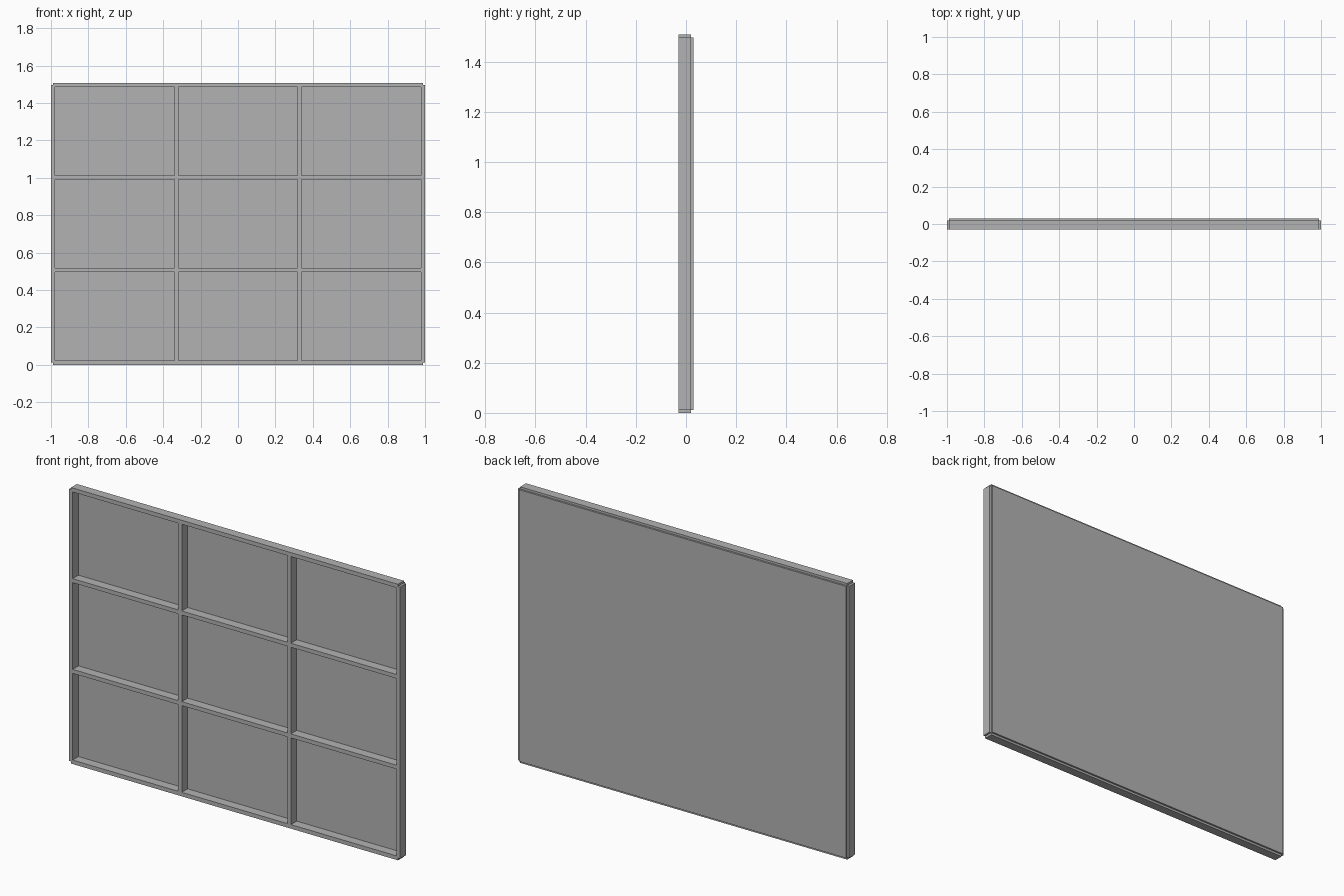
import bpy, bmesh

if "Cube" in bpy.data.objects:
    bpy.data.objects.remove(bpy.data.objects["Cube"])

HEIGHT = 1.508
BAR = 0.022          # width of every bar
LIP = 0.012          # notch at the outer corners
Y_FRONT, Y_STEP, Y_BACK = -0.03, 0.02, 0.03

grey = bpy.data.materials.new("plain grey")
grey.diffuse_color = (0.45, 0.45, 0.45, 1)
grey.use_nodes = True
grey.node_tree.nodes["Principled BSDF"].inputs["Base Color"].default_value = grey.diffuse_color


def breaks(low, high):
    """Edges along one axis: lip, then alternating bars and three openings."""
    pitch = (high - low - BAR) / 3
    cuts = [low, low + LIP]
    for i in range(4):
        start = low + i * pitch
        if i > 0:
            cuts.append(start)
        if i < 3:
            cuts.append(start + BAR)
    return cuts + [high - LIP, high]


def make_object(name, bm):
    bmesh.ops.recalc_face_normals(bm, faces=bm.faces)
    mesh = bpy.data.meshes.new(name)
    bm.to_mesh(mesh)
    bm.free()
    mesh.materials.append(grey)
    obj = bpy.data.objects.new(name, mesh)
    bpy.context.collection.objects.link(obj)


def extrude_back(bm, depth):
    result = bmesh.ops.extrude_face_region(bm, geom=list(bm.faces), use_keep_orig=True)
    verts = [g for g in result["geom"] if isinstance(g, bmesh.types.BMVert)]
    bmesh.ops.translate(bm, verts=verts, vec=(0, depth, 0))


# Lattice frame: grid cells without the openings and the notched corners
xs, zs = breaks(-1, 1), breaks(0, HEIGHT)
openings, ends = (2, 4, 6), (0, 8)
bm = bmesh.new()
grid = [[bm.verts.new((x, Y_FRONT, z)) for z in zs] for x in xs]
for i in range(len(xs) - 1):
    for j in range(len(zs) - 1):
        if (i in openings and j in openings) or (i in ends and j in ends):
            continue
        bm.faces.new((grid[i][j], grid[i + 1][j], grid[i + 1][j + 1], grid[i][j + 1]))
bmesh.ops.delete(bm, geom=[v for v in bm.verts if not v.link_faces], context="VERTS")
extrude_back(bm, Y_STEP - Y_FRONT)
make_object("lattice_frame", bm)

# Backing panel, set in from the frame edge
bm = bmesh.new()
x, z0, z1 = 1 - LIP, LIP, HEIGHT - LIP
bm.faces.new([bm.verts.new((px, Y_STEP, pz))
              for px, pz in ((-x, z0), (x, z0), (x, z1), (-x, z1))])
extrude_back(bm, Y_BACK - Y_STEP)
make_object("backing_panel", bm)
